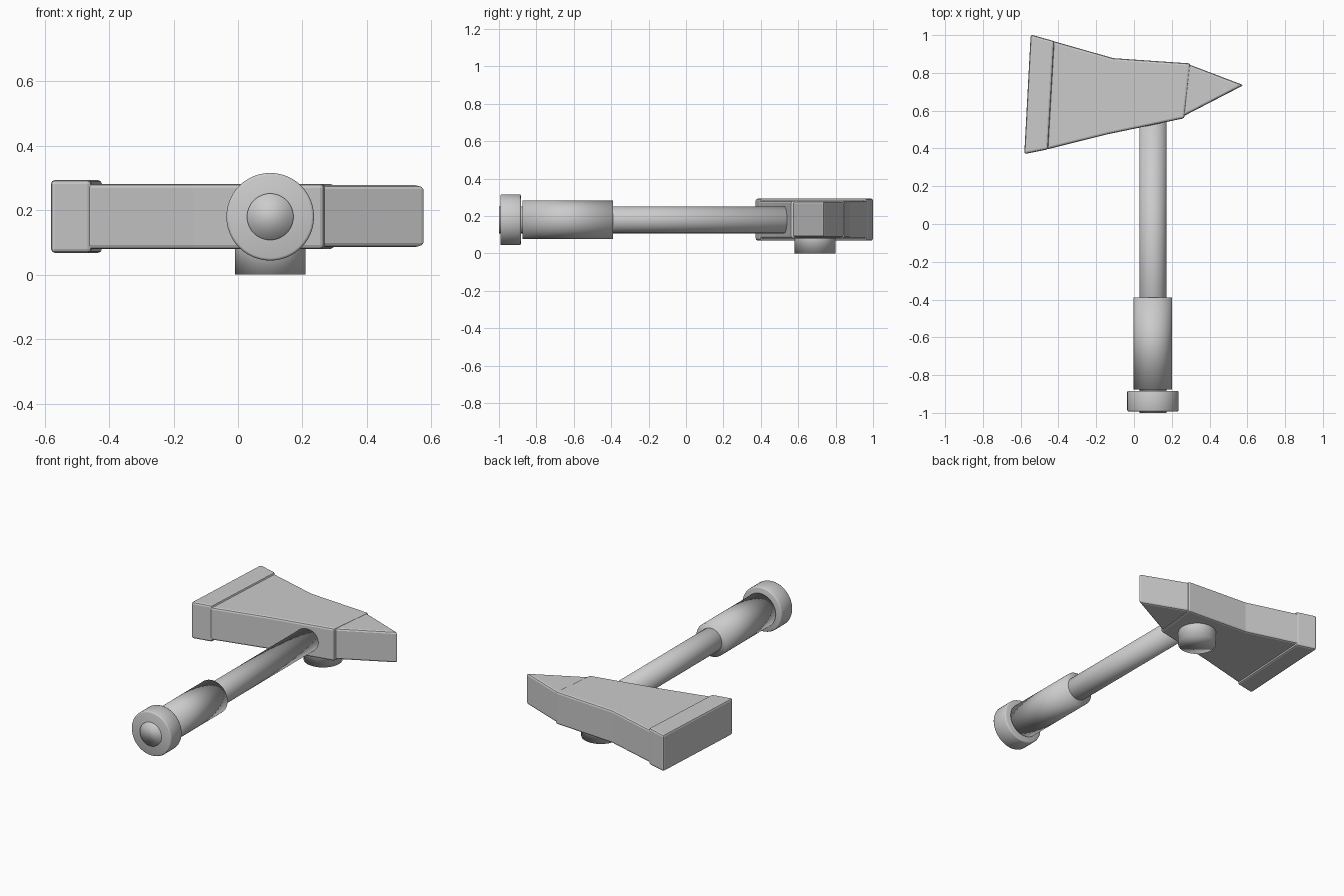
import bpy, bmesh, math

if "Cube" in bpy.data.objects:
    bpy.data.objects.remove(bpy.data.objects["Cube"])

AX, AZ = 0.10, 0.18  # handle axis


def slab(name, outline, z0, z1, bevel=0.012):
    """Extrude a flat outline upward and soften its edges."""
    bm = bmesh.new()
    base = bm.faces.new([bm.verts.new((x, y, z0)) for x, y in outline])
    ext = bmesh.ops.extrude_face_region(bm, geom=[base])
    for v in ext["geom"]:
        if isinstance(v, bmesh.types.BMVert):
            v.co.z = z1
    bmesh.ops.recalc_face_normals(bm, faces=bm.faces)
    me = bpy.data.meshes.new(name)
    bm.to_mesh(me)
    bm.free()
    ob = bpy.data.objects.new(name, me)
    bpy.context.collection.objects.link(ob)
    mod = ob.modifiers.new("soft_edges", "BEVEL")
    mod.width, mod.segments = bevel, 2
    mod.limit_method = "ANGLE"
    return ob


def rod(name, radius, y0, y1, bevel=0):
    """Smooth cylinder along y on the handle axis."""
    bpy.ops.mesh.primitive_cylinder_add(
        vertices=48, radius=radius, depth=y1 - y0,
        location=(AX, (y0 + y1) / 2, AZ), rotation=(math.pi / 2, 0, 0))
    ob = bpy.context.object
    ob.name = name
    bpy.ops.object.shade_smooth()
    if bevel:
        mod = ob.modifiers.new("soft_edges", "BEVEL")
        mod.width, mod.segments = bevel, 2
        mod.limit_method = "ANGLE"
    return ob


# Handle, grip and pommel
rod("handle", 0.072, -1.0, 0.60)
rod("grip", 0.102, -0.875, -0.39)
rod("pommel", 0.136, -0.993, -0.883, 0.008)

# Head: flared body, cutting edge block and rear spike
slab("head_body", [(-0.44, 0.972), (-0.11, 0.878), (0.30, 0.85),
                   (0.267, 0.56), (-0.14, 0.475), (-0.47, 0.393)], 0.08, 0.282)
slab("blade_edge", [(-0.547, 1.003), (-0.422, 0.968),
                    (-0.455, 0.395), (-0.581, 0.37)], 0.068, 0.294)
slab("rear_spike", [(0.285, 0.847), (0.58, 0.735), (0.255, 0.567)], 0.086, 0.278)

# Round stud under the head
bpy.ops.mesh.primitive_cylinder_add(vertices=48, radius=0.11, depth=0.16,
                                    location=(AX, 0.69, 0.08))
bpy.context.object.name = "bottom_stud"
bpy.ops.object.shade_smooth()
